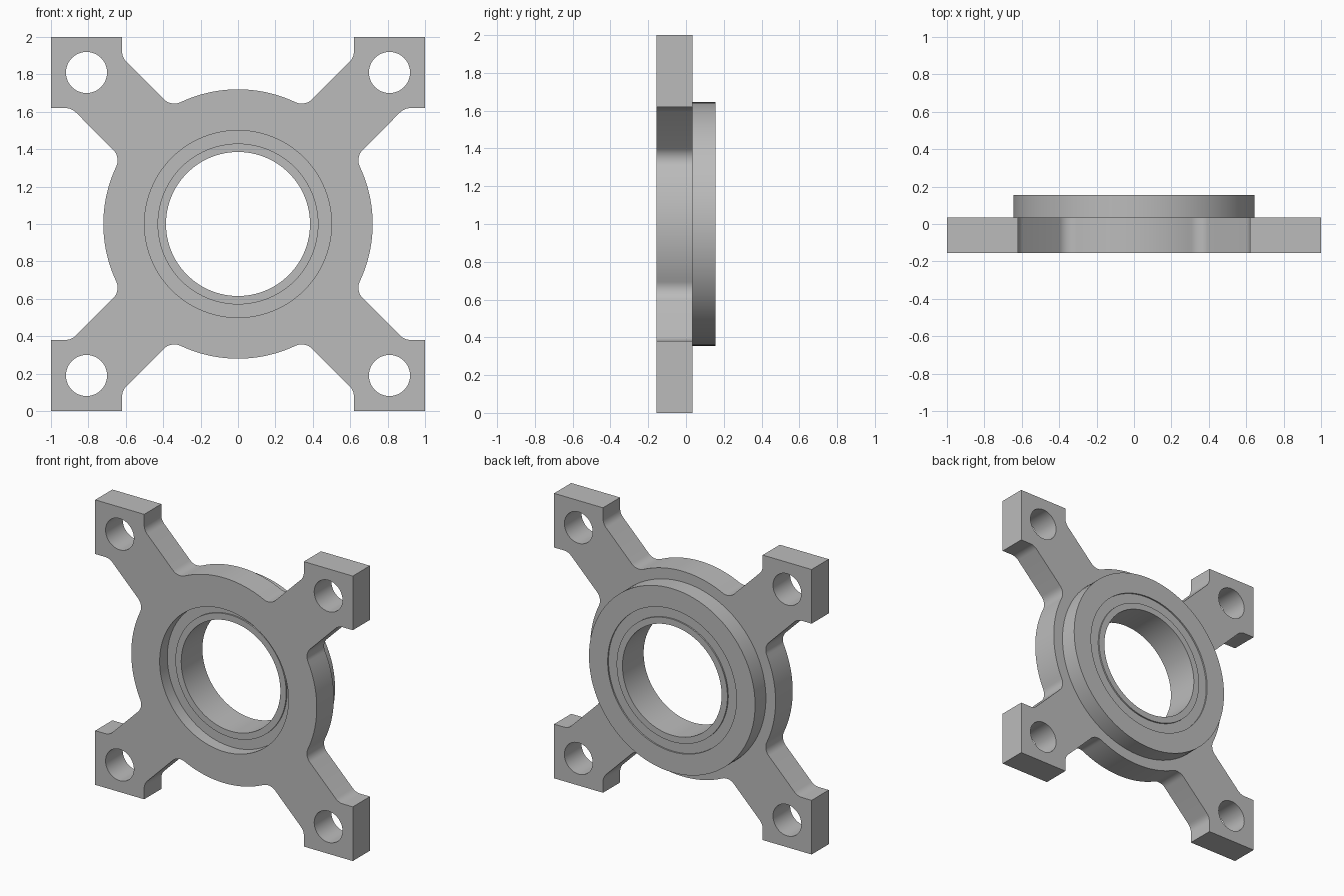
import bpy, bmesh, math
from math import sin, cos, radians, sqrt, tau

if "Cube" in bpy.data.objects:
    bpy.data.objects.remove(bpy.data.objects["Cube"])

steel = bpy.data.materials.new("plain grey")
steel.diffuse_color = (0.5, 0.5, 0.5, 1)
steel.use_nodes = True
steel.node_tree.nodes["Principled BSDF"].inputs["Base Color"].default_value = steel.diffuse_color

FRONT, PLATE_BACK, BACK = -0.155, 0.035, 0.155
DISC_R, BORE_R, SEAT_R, FLANGE_R = 0.72, 0.385, 0.5, 0.645
CORNER, ARM, FILLET = 0.62, 0.27, 0.08   # corner pad edge, arm offset, fillet radius
BOLT, BOLT_R = 0.81, 0.11


def arc(cx, cy, r, a0, a1, n):
    return [(cx + r * cos(radians(a0 + (a1 - a0) * i / n)),
             cy + r * sin(radians(a0 + (a1 - a0) * i / n))) for i in range(n + 1)]


def finish(obj):
    obj.data.materials.clear()
    obj.data.materials.append(steel)
    bpy.ops.object.select_all(action='DESELECT')
    obj.select_set(True)
    bpy.context.view_layer.objects.active = obj
    bpy.ops.object.shade_smooth_by_angle(angle=radians(30))


def outline():
    # One eighth of the outline: pad corner, pad fillet, arm, disc fillet, disc
    d = ARM + FILLET * sqrt(2)
    pts = [(1, 1), (CORNER, 1)]
    pts += arc(CORNER - FILLET, CORNER - FILLET + d, FILLET, 0, -45, 6)
    r = DISC_R + FILLET
    u = (-d + sqrt(2 * r * r - d * d)) / 2
    a = math.degrees(math.atan2(u + d, u))
    pts += arc(u, u + d, FILLET, -45, a - 180, 10)
    pts += arc(0, 0, DISC_R, a, 90, 14)[1:]
    # Mirror to a quarter, then turn it four times
    quarter = [(y, x) for x, y in reversed(pts[1:])] + pts[:-1]
    full = []
    for k in range(4):
        c, s = round(cos(k * tau / 4)), round(sin(k * tau / 4))
        full += [(x * c - y * s, x * s + y * c) for x, y in quarter]
    return full


def plate(name):
    loops = [outline(), arc(0, 0, SEAT_R, 0, 360, 96)[:-1]]
    for sx in (-1, 1):
        for sy in (-1, 1):
            loops.append(arc(sx * BOLT, sy * BOLT, BOLT_R, 0, 360, 40)[:-1])
    curve = bpy.data.curves.new(name + "_profile", 'CURVE')
    curve.dimensions = '2D'
    curve.fill_mode = 'BOTH'
    curve.extrude = (PLATE_BACK - FRONT) / 2
    for loop in loops:
        sp = curve.splines.new('POLY')
        sp.points.add(len(loop) - 1)
        for p, (x, y) in zip(sp.points, loop):
            p.co = (x, y, 0, 1)
        sp.use_cyclic_u = True
    tmp = bpy.data.objects.new(name + "_profile", curve)
    bpy.context.collection.objects.link(tmp)
    bpy.context.view_layer.update()
    mesh = bpy.data.meshes.new_from_object(tmp.evaluated_get(bpy.context.evaluated_depsgraph_get()))
    bpy.data.objects.remove(tmp)
    bm = bmesh.new()
    bm.from_mesh(mesh)
    bmesh.ops.remove_doubles(bm, verts=bm.verts, dist=1e-5)
    for v in bm.verts:   # stand the plate upright
        x, y, z = v.co
        v.co = (x, (FRONT + PLATE_BACK) / 2 - z, y + 1)
    bmesh.ops.recalc_face_normals(bm, faces=bm.faces)
    bm.to_mesh(mesh)
    bm.free()
    obj = bpy.data.objects.new(name, mesh)
    bpy.context.collection.objects.link(obj)
    finish(obj)


def lathe(name, profile, n=96):
    bm = bmesh.new()
    rings = [[bm.verts.new((r * cos(tau * i / n), y, 1 + r * sin(tau * i / n)))
              for r, y in profile] for i in range(n)]
    m = len(profile)
    for i in range(n):
        a, b = rings[i], rings[(i + 1) % n]
        for j in range(m):
            k = (j + 1) % m
            bm.faces.new((a[j], a[k], b[k], b[j]))
    bmesh.ops.recalc_face_normals(bm, faces=bm.faces)
    mesh = bpy.data.meshes.new(name)
    bm.to_mesh(mesh)
    bm.free()
    obj = bpy.data.objects.new(name, mesh)
    bpy.context.collection.objects.link(obj)
    finish(obj)


# Four-armed mounting plate
plate("mounting_plate")

# Rear flange with bore, recessed seat at the front and a shallow groove behind
SEAT_Y, LIP_R, STEP = -0.08, 0.43, 0.01
lathe("rear_flange", [
    (BORE_R, SEAT_Y), (LIP_R, SEAT_Y), (LIP_R, SEAT_Y + STEP), (SEAT_R, SEAT_Y + STEP),
    (SEAT_R, PLATE_BACK), (FLANGE_R, PLATE_BACK), (FLANGE_R, BACK),
    (SEAT_R, BACK), (SEAT_R, BACK - STEP), (LIP_R, BACK - STEP), (LIP_R, BACK), (BORE_R, BACK)])
